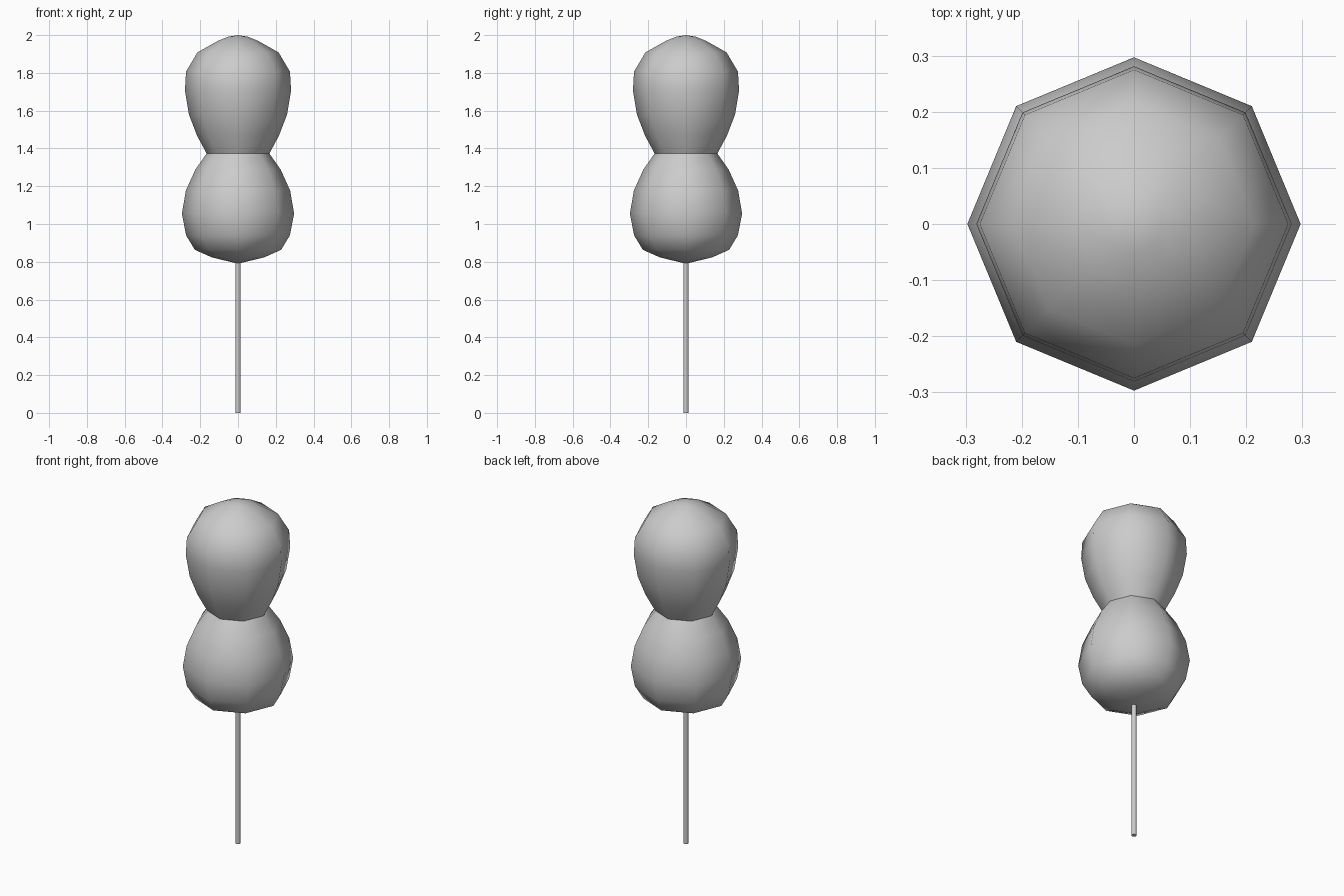
import bpy, bmesh
from math import cos, sin, tau, radians

if "Cube" in bpy.data.objects:
    bpy.data.objects.remove(bpy.data.objects["Cube"])

SIDES = 8


def lathe(name, profile, sides=SIDES):
    """Revolve (radius, z) points, bottom to top, around the z axis."""
    bm = bmesh.new()
    rings = []
    for r, z in profile:
        if r == 0:
            rings.append([bm.verts.new((0, 0, z))])
        else:
            rings.append([bm.verts.new((r * cos(tau * i / sides), r * sin(tau * i / sides), z))
                          for i in range(sides)])
    for a, b in zip(rings, rings[1:]):
        for i in range(sides):
            j = (i + 1) % sides
            corners = [a[i % len(a)], a[j % len(a)], b[j % len(b)], b[i % len(b)]]
            bm.faces.new(list(dict.fromkeys(corners)))
    bmesh.ops.recalc_face_normals(bm, faces=bm.faces)
    mesh = bpy.data.meshes.new(name)
    bm.to_mesh(mesh)
    bm.free()
    obj = bpy.data.objects.new(name, mesh)
    bpy.context.collection.objects.link(obj)
    bpy.ops.object.select_all(action='DESELECT')
    obj.select_set(True)
    bpy.context.view_layer.objects.active = obj
    bpy.ops.object.shade_smooth_by_angle(angle=radians(55))
    return obj


# Two stacked foliage balls meeting at a sharp waist
lathe("foliage", [
    (0, 0.79), (0.138, 0.823), (0.228, 0.863), (0.275, 0.94), (0.297, 1.056),
    (0.276, 1.177), (0.226, 1.288), (0.166, 1.373),
    (0.217, 1.468), (0.260, 1.58), (0.281, 1.708), (0.275, 1.807),
    (0.215, 1.908), (0.106, 1.97), (0.05, 1.992), (0, 2.0)])

# Thin trunk
lathe("trunk", [(0, 0), (0.014, 0), (0.014, 0.82), (0, 0.82)])
